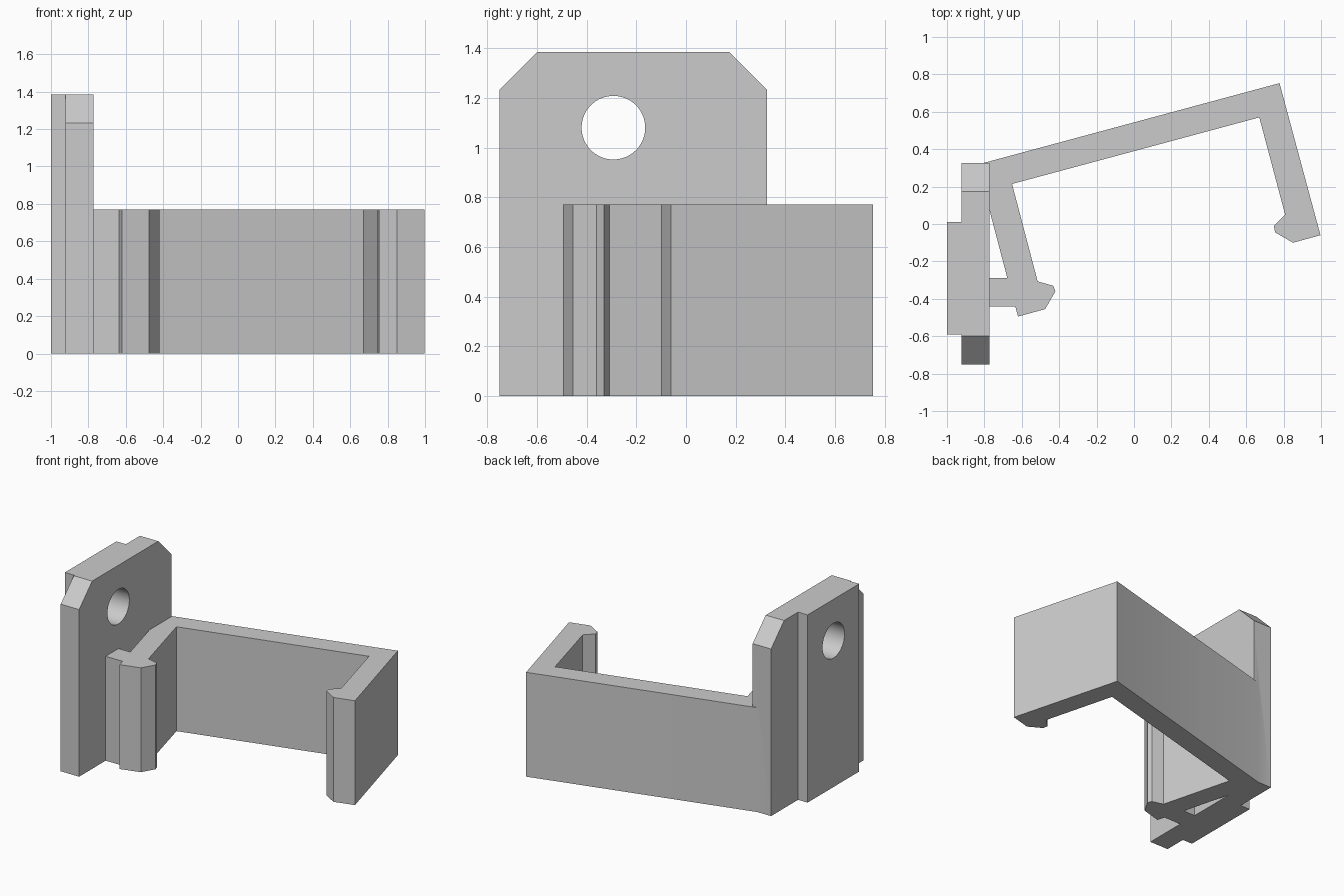
import bpy
import bmesh
from mathutils import Matrix, Vector

cube = bpy.data.objects.get("Cube")
if cube:
    bpy.data.objects.remove(cube, do_unlink=True)

GREY = (0.6, 0.6, 0.6, 1.0)
grey = bpy.data.materials.new("light_grey_plastic")
grey.use_nodes = True
grey.diffuse_color = GREY
grey.node_tree.nodes["Principled BSDF"].inputs["Base Color"].default_value = GREY


def make_object(name, bm):
    bmesh.ops.recalc_face_normals(bm, faces=bm.faces)
    mesh = bpy.data.meshes.new(name)
    bm.to_mesh(mesh)
    bm.free()
    mesh.materials.append(grey)
    obj = bpy.data.objects.new(name, mesh)
    bpy.context.collection.objects.link(obj)
    return obj


def extrude(name, points, offset):
    """Solid from a flat outline swept along offset."""
    bm = bmesh.new()
    face = bm.faces.new([bm.verts.new(p) for p in points])
    swept = bmesh.ops.extrude_face_region(bm, geom=[face], use_keep_orig=True)
    verts = [g for g in swept["geom"] if isinstance(g, bmesh.types.BMVert)]
    bmesh.ops.translate(bm, vec=Vector(offset), verts=verts)
    return make_object(name, bm)


def combine(target, other, operation):
    mod = target.modifiers.new(operation.lower(), "BOOLEAN")
    mod.operation = operation
    mod.solver = "EXACT"
    mod.object = other
    bpy.context.view_layer.objects.active = target
    bpy.ops.object.modifier_apply(modifier=mod.name)
    bpy.data.objects.remove(other, do_unlink=True)


PLATE_H, CLIP_H, CHAMFER = 1.385, 0.77, 0.152
FRONT, BACK = -0.75, 0.325

# Upright mounting plate with clipped top corners
plate_outline = [(FRONT, 0), (BACK, 0), (BACK, PLATE_H - CHAMFER),
                 (BACK - CHAMFER, PLATE_H), (FRONT + CHAMFER, PLATE_H),
                 (FRONT, PLATE_H - CHAMFER)]
bracket = extrude("clip_bracket", [(-0.922, y, z) for y, z in plate_outline], (0.15, 0, 0))

# Raised rib on the outer side of the plate
rib_outline = [(-1, -0.59), (-0.85, -0.59), (-0.85, 0.01), (-1, 0.01)]
rib = extrude("rib", [(x, y, 0) for x, y in rib_outline], (0, 0, PLATE_H))

# Tilted clip: long back wall, two arms with hooked tips, and a strut to the plate
clip_outline = [
    (-0.81, BACK), (0.778, 0.753), (0.997, -0.06),
    (0.85, -0.10), (0.755, -0.045), (0.747, -0.01), (0.808, 0.05),
    (0.67, 0.57), (-0.652, 0.214), (-0.515, -0.307),
    (-0.432, -0.33), (-0.42, -0.36), (-0.475, -0.455), (-0.62, -0.495),
    (-0.635, -0.44), (-0.85, -0.44), (-0.85, -0.29), (-0.677, -0.29),
    (-0.79, 0.14), (-0.85, 0.2),
]
clip = extrude("clip", [(x, y, 0) for x, y in clip_outline], (0, 0, CLIP_H))

# Round screw hole through plate and rib
bm = bmesh.new()
bmesh.ops.create_cone(bm, cap_ends=True, segments=64, radius1=0.128, radius2=0.128, depth=0.6,
                      matrix=Matrix.Translation((-0.89, -0.292, 1.08)) @ Matrix.Rotation(1.5707963, 4, "Y"))
hole = make_object("hole_cutter", bm)

combine(bracket, rib, "UNION")
combine(bracket, clip, "UNION")
combine(bracket, hole, "DIFFERENCE")

bpy.ops.object.select_all(action="DESELECT")
bracket.select_set(True)
bpy.context.view_layer.objects.active = bracket
bpy.ops.object.shade_smooth_by_angle()
